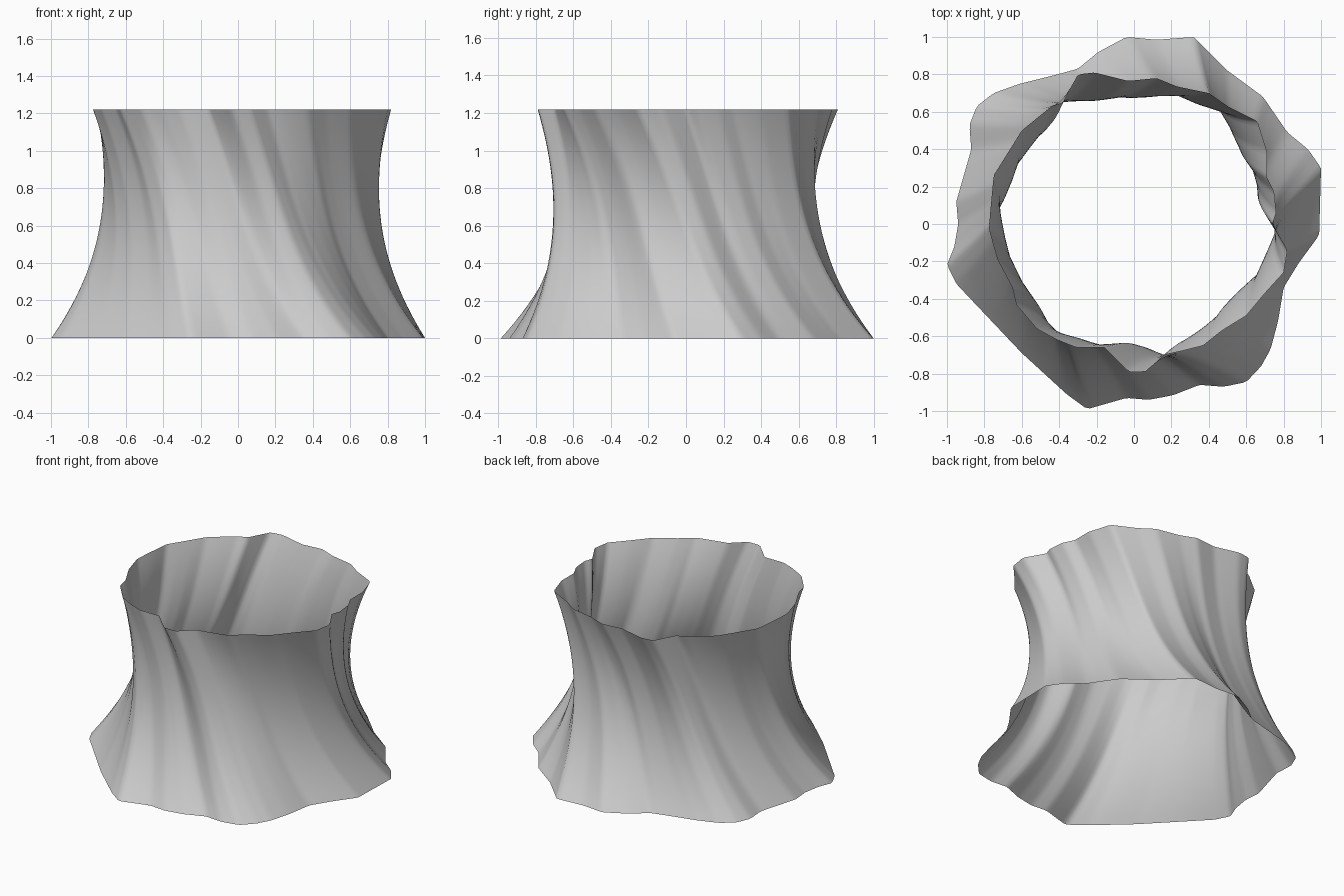
import bpy, bmesh, math

HEIGHT, TWIST, WAIST = 1.22, math.radians(-33), 0.185
ROWS, COLS = 28, 240

# Wavy outline of the foot (z = 0), counter-clockwise
foot = [(0.99, -0.06), (1.0, 0.30), (0.93, 0.40), (0.82, 0.49), (0.69, 0.68), (0.50, 0.82),
        (0.32, 1.0), (0.12, 0.985), (-0.04, 1.0), (-0.19, 0.92), (-0.30, 0.83), (-0.41, 0.80),
        (-0.61, 0.75), (-0.75, 0.70), (-0.84, 0.63), (-0.88, 0.53), (-0.87, 0.40), (-0.95, 0.12),
        (-0.94, 0.0), (-0.96, -0.12), (-1.0, -0.22), (-0.95, -0.32), (-0.60, -0.69),
        (-0.36, -0.91), (-0.25, -0.99), (-0.04, -0.93), (0.08, -0.94), (0.21, -0.915),
        (0.35, -0.86), (0.48, -0.87), (0.60, -0.845), (0.68, -0.76), (0.73, -0.67),
        (0.77, -0.52), (0.80, -0.34), (0.88, -0.21)]

# Wavy outline of the rim (z = HEIGHT), counter-clockwise
rim = [(0.74, 0.0), (0.76, 0.06), (0.75, 0.17), (0.71, 0.25), (0.71, 0.39), (0.66, 0.55),
       (0.50, 0.63), (0.40, 0.70), (0.23, 0.735), (0.12, 0.78), (-0.03, 0.765), (-0.21, 0.81),
       (-0.30, 0.80), (-0.38, 0.65), (-0.44, 0.63), (-0.60, 0.50), (-0.75, 0.26), (-0.77, 0.05),
       (-0.775, -0.03), (-0.73, -0.19), (-0.65, -0.34), (-0.63, -0.43), (-0.52, -0.56),
       (-0.41, -0.62), (-0.31, -0.66), (-0.16, -0.66), (-0.03, -0.79), (0.06, -0.79),
       (0.16, -0.70), (0.25, -0.68), (0.37, -0.65), (0.47, -0.57), (0.60, -0.49),
       (0.70, -0.37), (0.80, -0.26), (0.82, -0.14)]


def radius(outline, angle):
    """Distance from the centre to the outline in the given direction."""
    dx, dy = math.cos(angle), math.sin(angle)
    best = 0.0
    for (ax, ay), (bx, by) in zip(outline, outline[1:] + outline[:1]):
        ca, cb = dx * ay - dy * ax, dx * by - dy * bx
        if ca * cb <= 0 and ca != cb:
            s = ca / (ca - cb)
            best = max(best, dx * (ax + s * (bx - ax)) + dy * (ay + s * (by - ay)))
    return best


# Twisted, waisted open sleeve lofted from foot to rim
angles = [2 * math.pi * i / COLS + 0.0001 for i in range(COLS)]
low = [radius(foot, a) for a in angles]
high = [radius(rim, a + TWIST) for a in angles]

bm = bmesh.new()
rings = []
for j in range(ROWS + 1):
    t = j / ROWS
    pinch = 1 - 4 * WAIST * t * (1 - t)
    ring = []
    for a, r0, r1 in zip(angles, low, high):
        r = (r0 + (r1 - r0) * t) * pinch
        b = a + TWIST * t
        ring.append(bm.verts.new((r * math.cos(b), r * math.sin(b), HEIGHT * t)))
    rings.append(ring)
for lower, upper in zip(rings, rings[1:]):
    for i in range(COLS):
        k = (i + 1) % COLS
        bm.faces.new((lower[i], lower[k], upper[k], upper[i])).smooth = True

mesh = bpy.data.meshes.new("twisted_sleeve")
bm.to_mesh(mesh)
bm.free()
bpy.context.collection.objects.link(bpy.data.objects.new("twisted_sleeve", mesh))
